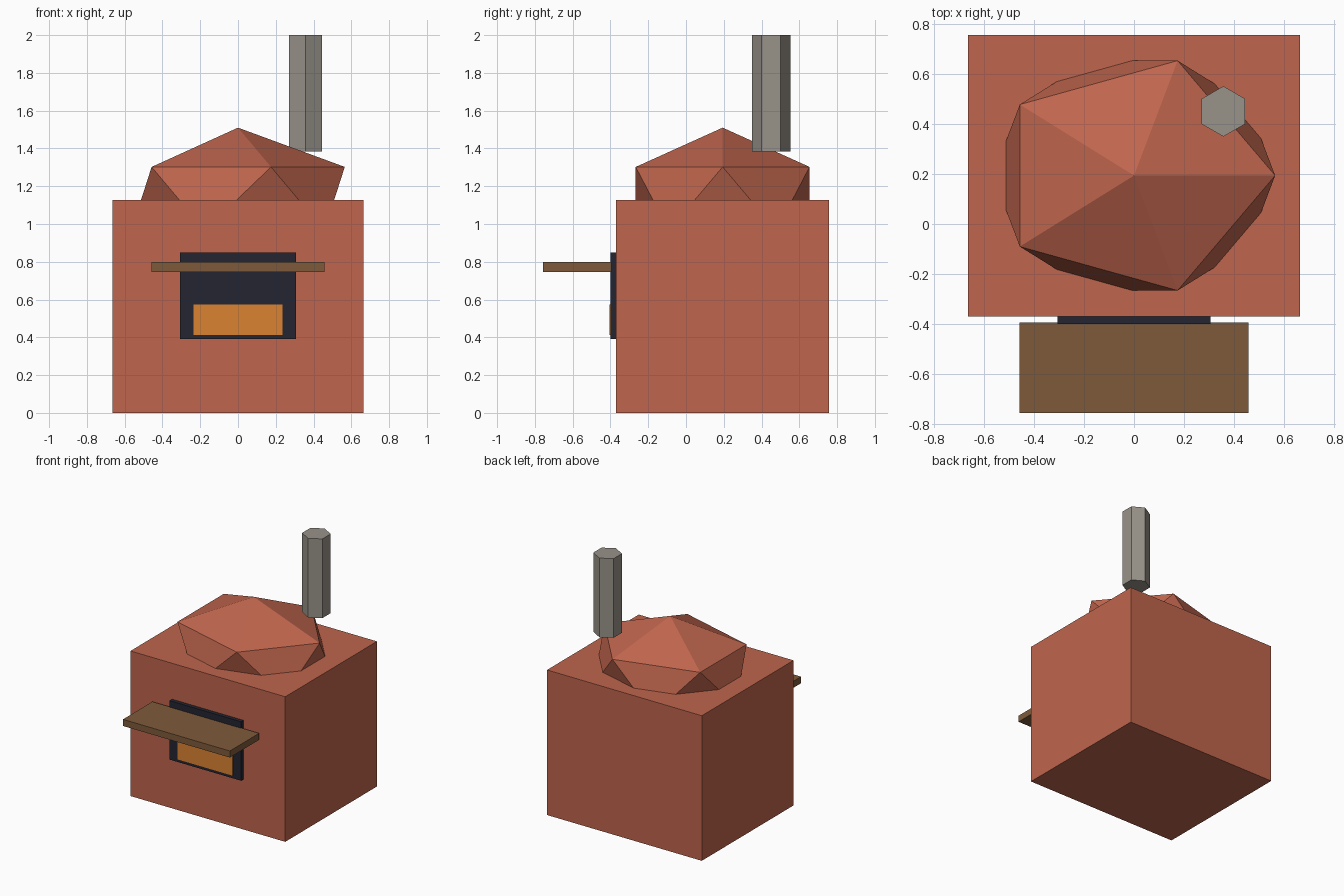
import bpy
from mathutils import Matrix, Vector
import bmesh

default = bpy.data.objects.get("Cube")
if default:
    bpy.data.objects.remove(default, do_unlink=True)


def material(name, rgb):
    """Flat material from 0-255 display colour, stored as linear values."""
    srgb = [c / 255 for c in rgb]
    lin = [c / 12.92 if c <= 0.04045 else ((c + 0.055) / 1.055) ** 2.4 for c in srgb]
    mat = bpy.data.materials.new(name)
    mat.use_nodes = True
    mat.diffuse_color = (*lin, 1)
    bsdf = mat.node_tree.nodes["Principled BSDF"]
    bsdf.inputs["Base Color"].default_value = (*lin, 1)
    bsdf.inputs["Roughness"].default_value = 0.9
    return mat


brick = material("brick red", (191, 101, 77))
soot = material("soot black", (36, 37, 49))
glow = material("fire orange", (219, 130, 50))
wood = material("brown wood", (126, 90, 58))
metal = material("grey metal", (152, 146, 137))


def finish(name, bm, mat):
    mesh = bpy.data.meshes.new(name)
    bm.to_mesh(mesh)
    bm.free()
    mesh.materials.append(mat)
    obj = bpy.data.objects.new(name, mesh)
    bpy.context.scene.collection.objects.link(obj)
    return obj


def box(name, low, high, mat):
    low, high = Vector(low), Vector(high)
    bm = bmesh.new()
    place = Matrix.Translation((low + high) / 2) @ Matrix.Diagonal((*(high - low), 1))
    bmesh.ops.create_cube(bm, size=1, matrix=place)
    return finish(name, bm, mat)


# Oven body
box("oven_body", (-0.665, -0.37, 0), (0.665, 0.756, 1.127), brick)

# Faceted dome, sunk halfway into the body
bm = bmesh.new()
place = Matrix.Translation((0, 0.194, 1.134)) @ Matrix.Diagonal((0.632, 0.541, 0.376, 1))
bmesh.ops.create_icosphere(bm, subdivisions=1, radius=1, matrix=place)
finish("dome", bm, brick)

# Oven mouth, fire and shelf
box("oven_mouth", (-0.307, -0.40, 0.39), (0.307, -0.36, 0.848), soot)
box("fire_glow", (-0.235, -0.406, 0.413), (0.235, -0.398, 0.575), glow)
box("shelf", (-0.459, -0.756, 0.747), (0.459, -0.395, 0.798), wood)

# Six-sided chimney
bm = bmesh.new()
bmesh.ops.create_cone(bm, cap_ends=True, segments=6, radius1=0.101, radius2=0.101,
                      depth=0.615, matrix=Matrix.Translation((0.358, 0.451, 1.6925)))
finish("chimney", bm, metal)
